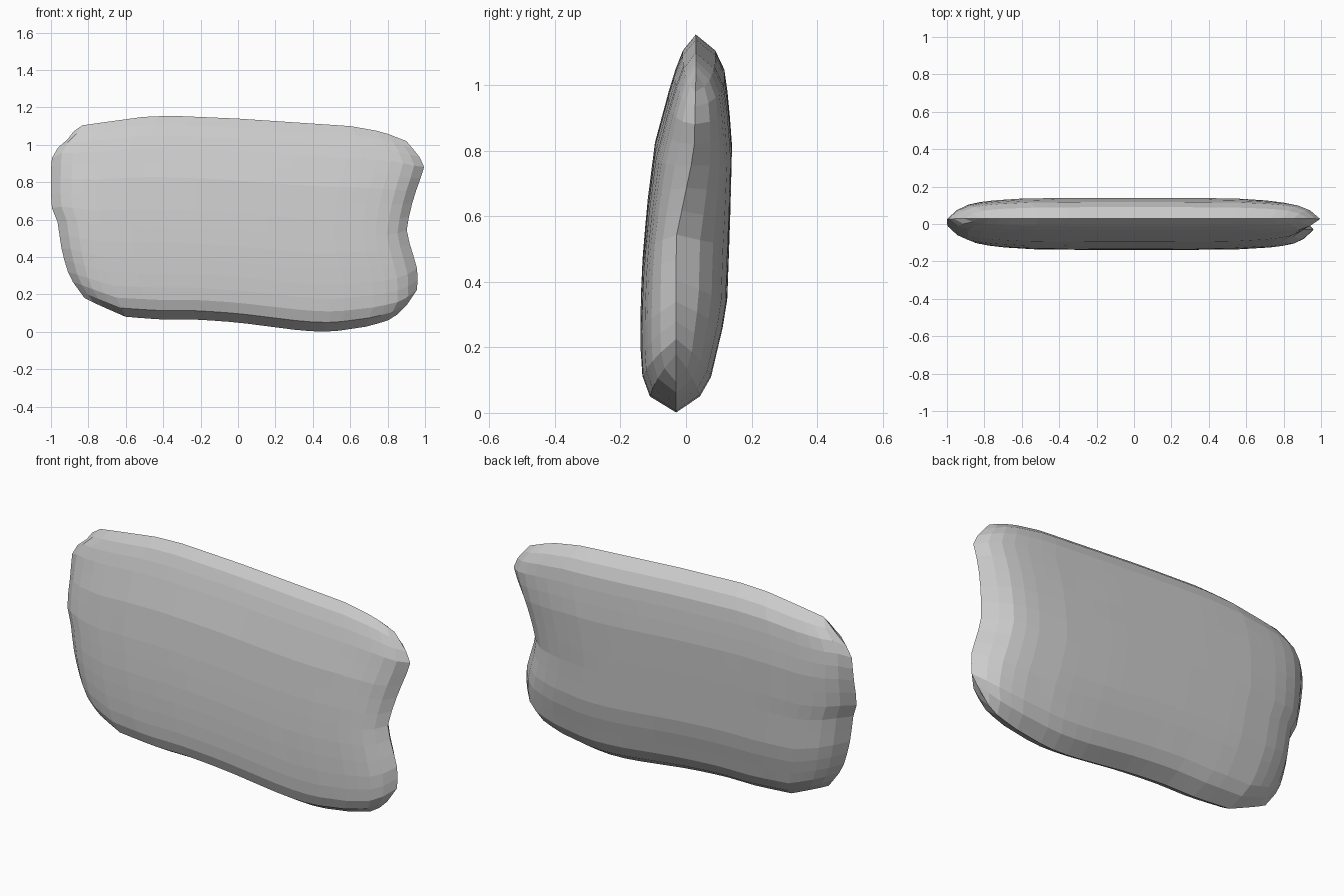
import bpy, bmesh, math

cube = bpy.data.objects.get("Cube")
if cube:
    bpy.data.objects.remove(cube, do_unlink=True)

NU, NV = 24, 15


def lerp_table(table, t):
    """Piecewise linear lookup in a list of (key, value) pairs."""
    if t <= table[0][0]:
        return table[0][1]
    for (a, p), (b, q) in zip(table, table[1:]):
        if t <= b:
            return p + (q - p) * (t - a) / (b - a)
    return table[-1][1]


def spread(i, n):
    """Even spacing, tightened towards both edges."""
    t = i / n
    return 0.6 * t + 0.4 * (0.5 - 0.5 * math.cos(math.pi * t))


# Outline: lower and upper edges as (x, z), side edges as (z, x)
bottom = [(-.82, .18), (-.76, .15), (-.6, .08), (-.4, .065), (-.2, .065), (0, .05),
          (.35, .005), (.5, 0), (.7, .03), (.83, .07), (.9, .14)]
top = [(-.88, 1.07), (-.86, 1.1), (-.72, 1.12), (-.5, 1.15), (-.35, 1.155),
       (0, 1.14), (.3, 1.12), (.6, 1.1), (.77, 1.07), (.9, 1.02)]
left = [(.18, -.82), (.29, -.9), (.42, -.94), (.62, -.97), (.67, -1), (.92, -1),
        (.99, -.96), (1.03, -.91), (1.07, -.88)]
right = [(.14, .9), (.23, .96), (.33, .96), (.4, .94), (.53, .9), (.65, .92),
         (.78, .96), (.87, .995), (.9, .995), (.95, .96), (1.02, .9)]

# Depth (y) of the seam and of both cushion faces, by height fraction
seam = [(0, -.03), (.45, -.03), (.75, .025), (1, .03)]
front = [(0, -.03), (.02, -.08), (.05, -.12), (.1, -.135), (.18, -.14), (.35, -.135),
         (.52, -.12), (.7, -.095), (.87, -.045), (.95, -.015), (1, .03)]
back = [(0, -.03), (.03, .03), (.06, .06), (.1, .08), (.18, .1), (.27, .125),
        (.52, .135), (.7, .14), (.82, .13), (.92, .115), (.97, .08), (1, .03)]
# Fullness by distance from the side edge
fullness = [(0, 0), (.03, .35), (.1, .68), (.2, .86), (.4, .97), (.7, 1)]


def edge_point(edge, t, upright):
    key = edge[0][0] + (edge[-1][0] - edge[0][0]) * t
    value = lerp_table(edge, key)
    return (value, key) if upright else (key, value)


def patch(u, v):
    """Blend the four outline edges into an inner (x, z) point."""
    b, t = edge_point(bottom, u, False), edge_point(top, u, False)
    l, r = edge_point(left, v, True), edge_point(right, v, True)
    corners = [edge_point(e, k, False) for e in (bottom, top) for k in (0, 1)]
    weights = [(1 - u) * (1 - v), u * (1 - v), (1 - u) * v, u * v]
    return [(1 - v) * b[k] + v * t[k] + (1 - u) * l[k] + u * r[k]
            - sum(w * c[k] for w, c in zip(weights, corners)) for k in (0, 1)]


bm = bmesh.new()


def add_sheet(depth, rim):
    """One face of the cushion; the rim vertices are shared by both sheets."""
    grid = {}
    for i in range(NU + 1):
        for j in range(NV + 1):
            on_rim = i in (0, NU) or j in (0, NV)
            if on_rim and (i, j) in rim:
                grid[i, j] = rim[i, j]
                continue
            u, v = spread(i, NU), spread(j, NV)
            x, z = patch(u, v)
            x0, x1 = patch(0, v)[0], patch(1, v)[0]
            mid = lerp_table(seam, v)
            y = mid
            if not on_rim:
                y += (lerp_table(depth, v) - mid) * lerp_table(fullness, min(x - x0, x1 - x))
            grid[i, j] = bm.verts.new((x, y, z))
            if on_rim:
                rim[i, j] = grid[i, j]
    for i in range(NU):
        for j in range(NV):
            bm.faces.new((grid[i, j], grid[i + 1, j], grid[i + 1, j + 1], grid[i, j + 1]))


shared_rim = {}
add_sheet(front, shared_rim)
add_sheet(back, shared_rim)
bmesh.ops.recalc_face_normals(bm, faces=bm.faces)

mesh = bpy.data.meshes.new("cushion")
bm.to_mesh(mesh)
bm.free()
cushion = bpy.data.objects.new("cushion", mesh)
bpy.context.collection.objects.link(cushion)

# Plain grey cloth
grey = bpy.data.materials.new("light grey")
grey.use_nodes = True
color = (0.6, 0.6, 0.6, 1)
grey.diffuse_color = color
grey.node_tree.nodes["Principled BSDF"].inputs["Base Color"].default_value = color
mesh.materials.append(grey)
